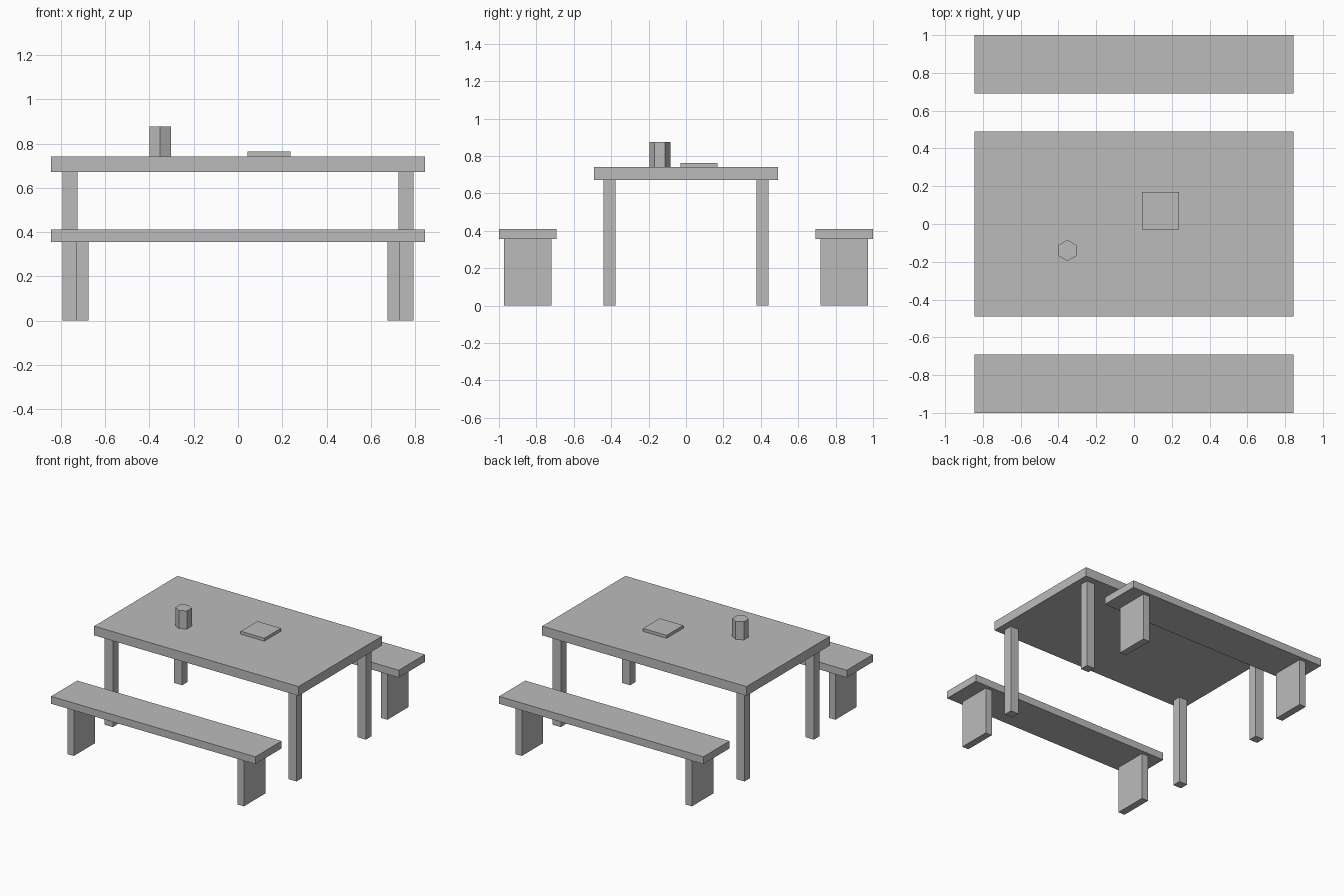
import bpy
import bmesh
from mathutils import Matrix, Vector

cube = bpy.data.objects.get("Cube")
if cube:
    bpy.data.objects.remove(cube, do_unlink=True)

# Single flat colour
grey = bpy.data.materials.new("plain_grey")
grey.use_nodes = True
grey.diffuse_color = (0.5, 0.5, 0.5, 1)
grey.node_tree.nodes["Principled BSDF"].inputs["Base Color"].default_value = (0.5, 0.5, 0.5, 1)


def finish(name, bm, location):
    mesh = bpy.data.meshes.new(name)
    bm.to_mesh(mesh)
    bm.free()
    mesh.materials.append(grey)
    obj = bpy.data.objects.new(name, mesh)
    obj.location = location
    bpy.context.collection.objects.link(obj)
    return obj


def box(name, x, y, width, depth, bottom, top):
    """Box centred on x, y, standing between two heights."""
    bm = bmesh.new()
    bmesh.ops.create_cube(bm, size=1)
    bmesh.ops.scale(bm, vec=Vector((width, depth, top - bottom)), verts=bm.verts)
    return finish(name, bm, (x, y, (bottom + top) / 2))


def prism(name, x, y, radius, sides, bottom, top):
    """Upright prism with corners pointing to the front and back."""
    bm = bmesh.new()
    bmesh.ops.create_cone(bm, cap_ends=True, segments=sides, radius1=radius,
                          radius2=radius, depth=top - bottom, matrix=Matrix())
    return finish(name, bm, (x, y, (bottom + top) / 2))


LENGTH = 1.688
TABLE_UNDER, TABLE_TOP = 0.672, 0.741
BENCH_UNDER, BENCH_TOP = 0.356, 0.411

# Table top
box("table_top", 0, 0, LENGTH, 0.982, TABLE_UNDER, TABLE_TOP)

for row, sy in (("front", -1), ("back", 1)):
    # Bench seat
    box(f"{row}_bench_seat", 0, sy * 0.846, LENGTH, 0.308, BENCH_UNDER, BENCH_TOP)
    for side, sx in (("right", -1), ("left", 1)):
        # Square table leg and slab bench leg
        box(f"{row}_{side}_table_leg", sx * 0.759, sy * 0.409, 0.068, 0.066, 0, TABLE_UNDER)
        box(f"{row}_{side}_bench_leg", sx * 0.703, sy * 0.846, 0.054, 0.252, 0, BENCH_UNDER)

# Items on the table
prism("cup", -0.352, -0.14, 0.056, 6, TABLE_TOP, 0.876)
box("square_plate", 0.14, 0.07, 0.195, 0.197, TABLE_TOP, 0.763)
